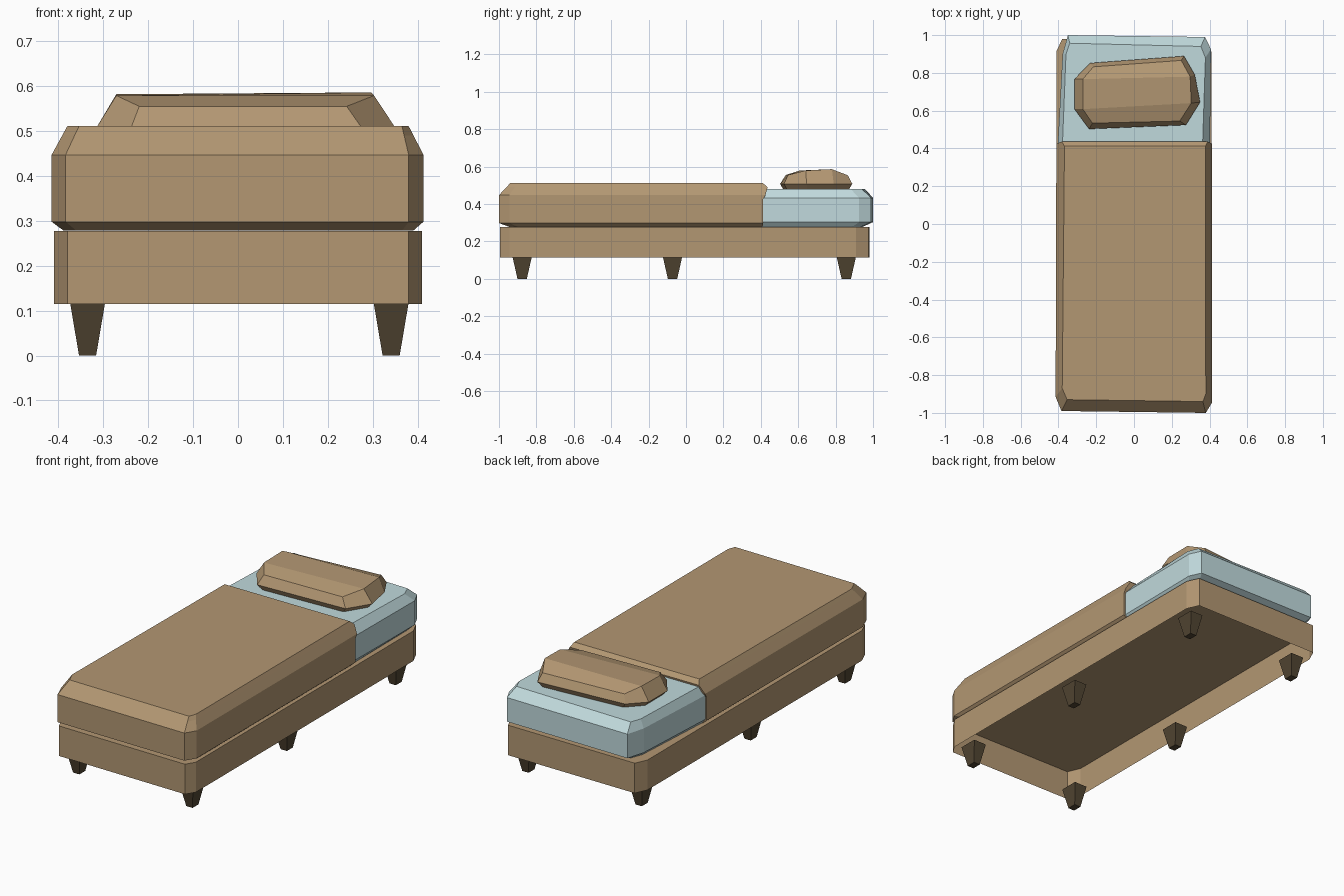
import bpy, bmesh

if "Cube" in bpy.data.objects:
    bpy.data.objects.remove(bpy.data.objects["Cube"])


def material(name, rgb):
    m = bpy.data.materials.new(name)
    m.diffuse_color = (*rgb, 1)
    m.use_nodes = True
    m.node_tree.nodes["Principled BSDF"].inputs["Base Color"].default_value = m.diffuse_color
    return m


BROWN = material("tan brown", (0.45, 0.31, 0.17))
BLUE = material("pale blue", (0.53, 0.70, 0.72))
DARK = material("dark wood", (0.084, 0.060, 0.032))


def loft(name, rings, mat, bottom=True):
    """Skin a stack of equal-length 3D rings and cap the ends."""
    bm = bmesh.new()
    loops = [[bm.verts.new(p) for p in ring] for ring in rings]
    n = len(loops[0])
    for a, b in zip(loops, loops[1:]):
        for i in range(n):
            j = (i + 1) % n
            bm.faces.new((a[i], a[j], b[j], b[i]))
    if bottom:
        bm.faces.new(loops[0][::-1])
    bm.faces.new(loops[-1])
    mesh = bpy.data.meshes.new(name)
    bm.to_mesh(mesh)
    bm.free()
    mesh.materials.append(mat)
    ob = bpy.data.objects.new(name, mesh)
    bpy.context.collection.objects.link(ob)
    return ob


def at(points, z):
    return [(x, y, z) for x, y in points]


def mix(a, b, t):
    return [(p[0] + (q[0] - p[0]) * t, p[1] + (q[1] - p[1]) * t)
            for p, q in zip(a, b)]


# Base: thin box with clipped corners, open underneath
base = [(-.41, -.915), (-.38, -.985), (.38, -.995), (.41, -.945),
        (.41, .91), (.38, .975), (-.38, .98), (-.41, .915)]
loft("bed_base", [at(base, .115), at(base, .277)], BROWN, bottom=False)

# Six tapered square legs
for side, x in (("left", -.335), ("right", .341)):
    for place, y in (("front", -.876), ("middle", -.072), ("back", .857)):
        rings = [[(x + sx * rx, y + sy * ry, z)
                  for sx, sy in ((-1, -1), (1, -1), (1, 1), (-1, 1))]
                 for z, rx, ry in ((0, .019, .025), (.115, .0385, .051))]
        loft(f"{place}_{side}_leg", rings, DARK)

# Exposed head end of the mattress
m_low = [(-.385, .39), (.385, .39), (.382, .89), (.35, .935), (-.33, .945), (-.355, .88)]
m_mid = [(-.405, .39), (.402, .39), (.407, .926), (.376, .99), (-.35, 1.0), (-.378, .90)]
m_top = [(-.38, .39), (.362, .39), (.378, .88), (.354, .94), (-.34, .957), (-.36, .90)]
loft("mattress", [at(m_low, .278), at(m_mid, .303), at(m_mid, .433), at(m_top, .48)], BLUE)

# Blanket over the rest of the mattress, with a small lip at its end
b_low = [(-.388, -.88), (-.36, -.935), (.365, -.945), (.39, -.9), (.39, .41), (-.388, .41)]
b_mid = [(-.415, -.915), (-.384, -.99), (.38, -1.0), (.413, -.945), (.413, .412), (-.411, .412)]
b_top = [(-.38, -.87), (-.354, -.93), (.365, -.94), (.38, -.90), (.378, .412), (-.368, .412)]
b_lip = mix(b_mid, b_top, .67)
b_shoulder = b_mid[:4] + [(x, .425) for x, _ in b_mid[4:]]
b_lip = b_lip[:4] + [(x, .436) for x, _ in b_lip[4:]]
loft("blanket", [at(b_low, .278), at(b_mid, .298), at(b_mid, .425),
                 at(b_shoulder, .447), at(b_lip, .490), at(b_top, .511)], BROWN)

# Pillow: inset underside, widest ring, and a raised faceted top
p_mid = [(-.315, .608), (-.238, .503), (.275, .524), (.35, .645),
         (.322, .79), (.265, .889), (-.233, .852), (-.315, .767)]
p_low = mix(p_mid, [(.01, .69)] * 8, .09)
p_top = [(-.271, .608, .579), (-.22, .534, .555), (.242, .545, .555), (.303, .64, .579),
         (.297, .78, .586), (.25, .866, .553), (-.215, .832, .550), (-.271, .767, .582)]
pillow = loft("pillow", [at(p_low, .478), at(p_mid, .508), p_top], BROWN)

# Split the pillow top into three long strips
bm = bmesh.new()
bm.from_mesh(pillow.data)
bm.verts.ensure_lookup_table()
v = [bm.verts[16 + i] for i in range(8)]
cap = max(bm.faces, key=lambda f: f.calc_center_median().z)
bm.faces.remove(cap)
for quad in ((0, 1, 2, 3), (0, 3, 4, 7), (7, 4, 5, 6)):
    bm.faces.new([v[i] for i in quad])
bm.to_mesh(pillow.data)
bm.free()
